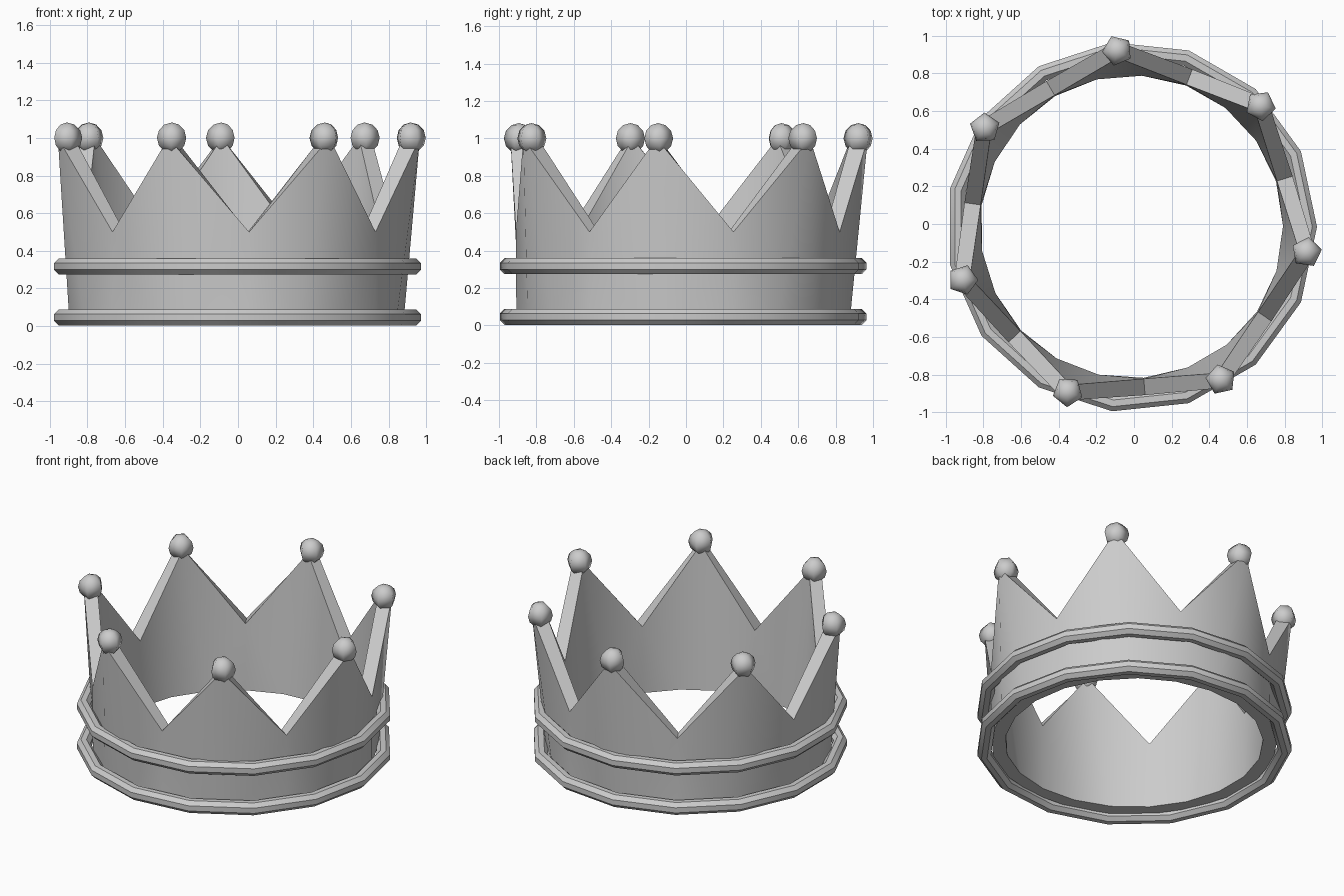
import bpy, bmesh, math
from mathutils import Vector

if "Cube" in bpy.data.objects:
    bpy.data.objects.remove(bpy.data.objects["Cube"])

CX, CY = -0.013, -0.015        # crown axis
TEETH = 7
STEP = 360 / TEETH
FIRST = 94.6                   # angle of the first tip


def polar(r, deg, z):
    a = math.radians(deg)
    return Vector((CX + r * math.cos(a), CY + r * math.sin(a), z))


def finish(bm, name, angle):
    bmesh.ops.recalc_face_normals(bm, faces=bm.faces)
    me = bpy.data.meshes.new(name)
    bm.to_mesh(me)
    bm.free()
    ob = bpy.data.objects.new(name, me)
    bpy.context.collection.objects.link(ob)
    bpy.ops.object.select_all(action='DESELECT')
    ob.select_set(True)
    bpy.context.view_layer.objects.active = ob
    bpy.ops.object.shade_smooth_by_angle(angle=math.radians(angle))
    return ob


# Pointed wall: outer and inner skins, joined along rim and base
def wall_skin(bm, r_base, r_valley, r_tip):
    base, rim = [], []
    for k in range(TEETH):
        a = FIRST + k * STEP
        for off in (-STEP / 2, -STEP / 6, STEP / 6):
            base.append(bm.verts.new(polar(r_base, a + off, 0.045)))
        rim.append(bm.verts.new(polar(r_valley, a - STEP / 2, 0.5)))
        rim.append(bm.verts.new(polar(r_tip, a, 1.0)))
    for k in range(TEETH):
        b0, b1, b2, b3 = [base[(3 * k + i) % len(base)] for i in range(4)]
        v0, tip, v1 = [rim[(2 * k + i) % len(rim)] for i in range(3)]
        for f in ((b0, b1, v0), (v0, b1, tip), (b1, b2, tip), (b2, v1, tip), (b2, b3, v1)):
            bm.faces.new(f)
    return base, rim


bm = bmesh.new()
outer = wall_skin(bm, 0.895, 0.897, 0.99)
inner = wall_skin(bm, 0.805, 0.81, 0.90)
for lo, li in zip(outer, inner):
    n = len(lo)
    for i in range(n):
        j = (i + 1) % n
        bm.faces.new((lo[i], lo[j], li[j], li[i]))
finish(bm, "pointed_wall", 40)


# Band rings: 15 sides around, octagonal section
def band(name, z, major=0.943, minor=0.046, sides=15, section=8):
    bm = bmesh.new()
    loops = []
    for i in range(sides):
        loop = []
        for j in range(section):
            t = 2 * math.pi * (j + 0.5) / section
            loop.append(bm.verts.new(polar(major + minor * math.cos(t), 360 * i / sides,
                                           z + minor * math.sin(t))))
        loops.append(loop)
    for i in range(sides):
        a, b = loops[i], loops[(i + 1) % sides]
        for j in range(section):
            k = (j + 1) % section
            bm.faces.new((a[j], b[j], b[k], a[k]))
    finish(bm, name, 30)


band("base_band", 0.046)
band("upper_band", 0.317)

# Tip balls: five-sided spheres turned to face outward
for k in range(TEETH):
    a = FIRST + k * STEP
    bm = bmesh.new()
    bmesh.ops.create_uvsphere(bm, u_segments=5, v_segments=6, radius=0.082)
    ob = finish(bm, f"tip_ball_{k + 1}", 80)
    ob.location = polar(0.94, a, 1.0)
    ob.rotation_euler.z = math.radians(a)
